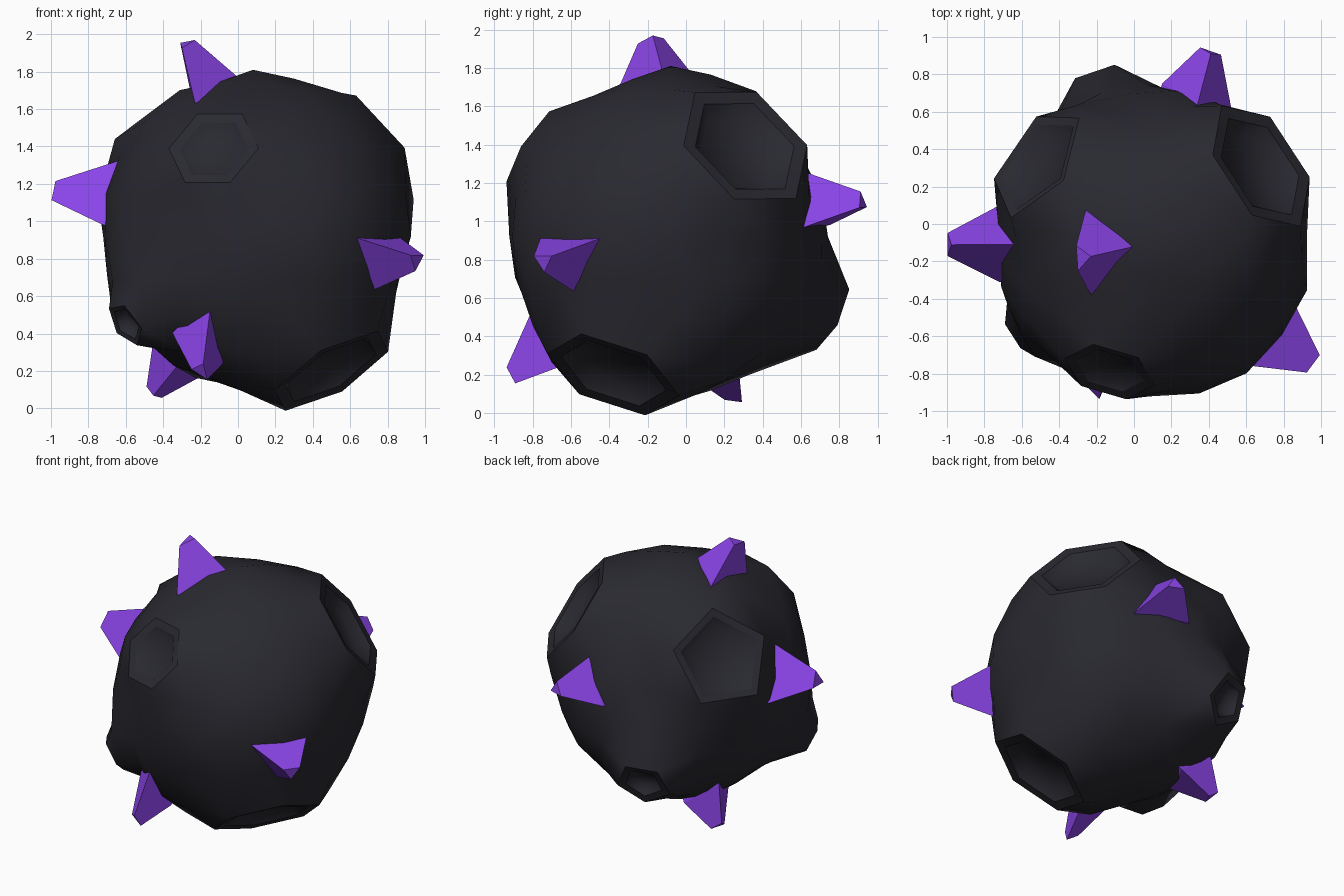
import bpy, bmesh, math
from mathutils import Vector as V

if "Cube" in bpy.data.objects:
    bpy.data.objects.remove(bpy.data.objects["Cube"])

O = V((0.08, -0.08, 0.92))            # middle of the rock


def material(name, rgb):
    m = bpy.data.materials.new(name)
    m.diffuse_color = (*rgb, 1)
    m.use_nodes = True
    m.node_tree.nodes["Principled BSDF"].inputs["Base Color"].default_value = m.diffuse_color
    return m


ROCK = material("dark rock", (0.022, 0.022, 0.03))
PURPLE = material("purple crystal", (0.255, 0.058, 0.8))


def finish(bm, name, mat):
    bmesh.ops.recalc_face_normals(bm, faces=bm.faces)
    me = bpy.data.meshes.new(name)
    bm.to_mesh(me)
    bm.free()
    me.materials.append(mat)
    ob = bpy.data.objects.new(name, me)
    bpy.context.collection.objects.link(ob)
    return ob


# Craters: centre, reference direction of one corner, radius, sides, inner ratio, depth
craters = [
    ((-0.13, -0.79, 1.39), (0.72, -0.21, 0), 0.25, 6, 0.76, 0.035),   # upper front
    ((0.68, 0.31, 1.395), (0.24, -0.28, 0.03), 0.385, 6, 0.80, 0.07),  # upper right back
    ((0.50, -0.38, 0.20), (-0.265, 0.18, -0.21), 0.365, 6, 0.80, 0.07),  # underside
    ((-0.52, 0.33, 1.35), (0, 0, 1), 0.34, 5, 0.84, 0.05),           # upper left back
    ((-0.60, -0.58, 0.45), (0.2, 0, -1), 0.13, 5, 0.75, 0.06),       # front left lump
    ((-0.18, 0.755, 0.50), (0.09, 0.11, 0.17), 0.19, 5, 0.70, 0.06),  # back lump
]
# Crystals: tip centre, then three base corners
crystals = {
    "top": ((-0.28, -0.18, 1.95), (0, -0.12, 1.77), (-0.26, 0.07, 1.72), (-0.23, -0.38, 1.63)),
    "left": ((-0.99, -0.11, 1.147), (-0.65, -0.11, 1.32), (-0.72, 0.1, 0.98), (-0.72, -0.31, 0.98)),
    "back": ((0.41, 0.92, 1.1), (0.34, 0.64, 1.25), (0.15, 0.75, 0.98), (0.52, 0.62, 0.97)),
    "right": ((0.955, -0.745, 0.79), (0.64, -0.76, 0.91), (0.87, -0.45, 0.91), (0.72, -0.58, 0.63)),
    "front": ((-0.2, -0.9, 0.2), (-0.15, -0.81, 0.52), (-0.08, -0.66, 0.24), (-0.36, -0.6, 0.42)),
    "bottom": ((-0.45, 0.26, 0.08), (-0.18, 0.28, 0.18), (-0.45, 0.26, 0.38), (-0.33, -0.02, 0.22)),
}


def ring_points(c, ref, r, n):
    c = V(c)
    axis = (c - O).normalized()
    u = V(ref)
    u = (u - axis * u.dot(axis)).normalized()
    w = axis.cross(u)
    return [c + r * (u * math.cos(a) + w * math.sin(a))
            for a in (2 * math.pi * i / n for i in range(n))]


rings = [ring_points(*k[:4]) for k in craters]

# Surface points that steer the uneven radius of the rock, with weights
steer = [(V(p), 1) for p in (
    (0.1, -0.1, 1.81), (-0.72, -0.1, 0.95), (-0.69, -0.1, 0.67), (0.25, 0.13, 1.75),
    (0.37, -0.05, 1.74), (0.04, -0.35, 1.71), (-0.14, 0.07, 1.73),
    (-0.42, -0.1, 0.3), (-0.2, -0.1, 0.17), (0.1, -0.1, 0.08), (0.86, -0.1, 0.7),
    (0.92, -0.1, 1.0), (0.83, -0.1, 0.5), (0.9, 0.1, 0.88), (0.08, -0.58, 1.61),
    (0.1, -0.91, 1.05), (0.1, -0.84, 0.57), (0.1, 0.61, 1.3), (-0.08, 0.57, 1.4),
    (0.1, 0.74, 0.92), (0.1, 0.32, 0.22), (0.92, -0.37, 0.92), (0.6, -0.8, 0.92),
    (-0.35, -0.75, 0.9), (-0.72, -0.3, 0.92), (-0.72, 0.1, 0.92), (-0.37, 0.6, 0.92),
    (-0.66, -0.47, 0.68), (-0.52, -0.69, 0.6), (-0.66, -0.38, 0.5))]
steer += [(V(p), 1) for k in crystals.values() for p in k[1:]]
steer += [(p, 0.25) for ring in rings[:4] for p in ring]


def radius(d):
    total = weight = 0
    for p, k in steer:
        w = k / (((p - O).normalized() - d).length_squared ** 2 + 1e-6)
        total += w * (p - O).length
        weight += w
    return total / weight


# Rock: sphere points outside the craters plus crater corners, skinned as one shell
ball = bmesh.new()
bmesh.ops.create_icosphere(ball, subdivisions=3, radius=1)
dirs = [v.co.normalized() for v in ball.verts]
ball.free()
bm = bmesh.new()
place = {}
for d in dirs:
    if all(d.angle(V(k[0]) - O) > math.atan(k[2] / (V(k[0]) - O).length) + 0.1
           for k in craters):
        place[bm.verts.new(d)] = O + d * radius(d)
ring_verts = []
for ring in rings:
    vs = []
    for p in ring:
        v = bm.verts.new((p - O).normalized())
        place[v] = p
        vs.append(v)
    ring_verts.append(vs)
bmesh.ops.convex_hull(bm, input=list(bm.verts))
for v, p in place.items():
    if v.is_valid:
        v.co = p

# Craters: flat rim, then a sloping wall and floor
for k, vs in zip(craters, ring_verts):
    s = set(vs)
    bmesh.ops.delete(bm, geom=[f for f in bm.faces if set(f.verts) <= s], context='FACES')
    c = V(k[0])
    axis = (c - O).normalized()
    loops = [vs]
    for scale, depth in ((k[4], 0.008), (k[4] * 0.8, k[5])):
        loops.append([bm.verts.new(c + (v.co - c) * scale - axis * depth) for v in vs])
    n = len(vs)
    for a, b in zip(loops, loops[1:]):
        for i in range(n):
            bm.faces.new((a[i], a[(i + 1) % n], b[(i + 1) % n], b[i]))
    bm.faces.new(loops[-1])
    for loop in loops[:2]:
        for i in range(n):
            e = bm.edges.get((loop[i], loop[(i + 1) % n]))
            if e:
                e.smooth = False
for f in bm.faces:
    f.smooth = True
finish(bm, "cratered_rock", ROCK)

# Crystals: blunt three-sided spikes with a sunken foot
for name, (tip, *base) in crystals.items():
    tip, base = V(tip), [V(p) for p in base]
    mid = sum(base, V()) / 3
    sink = (mid - tip).normalized() * 0.06
    bm = bmesh.new()
    loops = [[bm.verts.new(p) for p in pts] for pts in (
        [p + sink for p in base], base, [tip + (p - mid) * 0.3 for p in base])]
    for a, b in zip(loops, loops[1:]):
        for i in range(3):
            j = (i + 1) % 3
            bm.faces.new((a[i], a[j], b[j], b[i]))
    bm.faces.new(loops[0])
    bm.faces.new(loops[-1])
    finish(bm, name + "_crystal", PURPLE)
